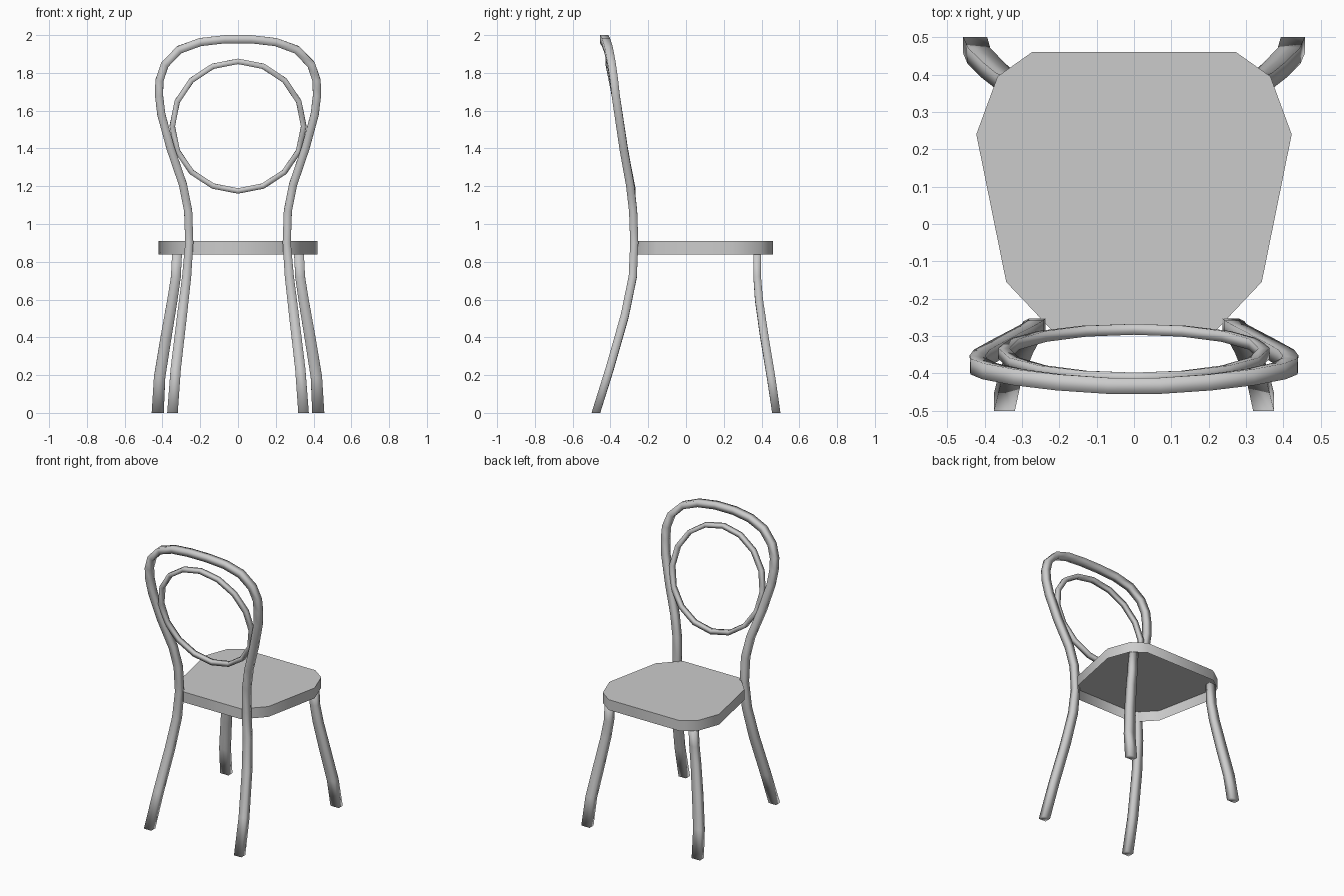
import bpy, bmesh, math
from mathutils import Vector

if "Cube" in bpy.data.objects:
    bpy.data.objects.remove(bpy.data.objects["Cube"])


def finish(bm, name, angle):
    bmesh.ops.recalc_face_normals(bm, faces=bm.faces[:])
    me = bpy.data.meshes.new(name)
    bm.to_mesh(me)
    bm.free()
    ob = bpy.data.objects.new(name, me)
    bpy.context.collection.objects.link(ob)
    bpy.ops.object.select_all(action='DESELECT')
    ob.select_set(True)
    bpy.context.view_layer.objects.active = ob
    bpy.ops.object.shade_smooth_by_angle(angle=math.radians(angle))
    return ob


def tube(name, pts, halves, closed=False):
    """Sweep a four-sided section (half width, half depth) along a path;
    open ends are cut level with the floor."""
    pts = [Vector(p) for p in pts]
    n = len(pts)
    bm = bmesh.new()
    rings = []
    for i, p in enumerate(pts):
        if closed:
            t = pts[(i + 1) % n] - pts[i - 1]
        elif i in (0, n - 1):
            d = pts[1] - pts[0] if i == 0 else pts[-1] - pts[-2]
            t = Vector((0, 0, math.copysign(1, d.z)))
        else:
            t = (pts[i + 1] - p).normalized() + (p - pts[i - 1]).normalized()
        t.normalize()
        u = Vector((0, 1, 0))
        u = (u - t * u.dot(t)).normalized()
        v = t.cross(u)
        w, d = halves[i]
        rings.append([bm.verts.new(p + v * w * a + u * d * b)
                      for a, b in ((1, 1), (-1, 1), (-1, -1), (1, -1))])
    for i in range(n if closed else n - 1):
        a, b = rings[i], rings[(i + 1) % n]
        for k in range(4):
            j = (k + 1) % 4
            bm.faces.new((a[k], a[j], b[j], b[k]))
    if not closed:
        bm.faces.new(rings[0])
        bm.faces.new(rings[-1])
    return finish(bm, name, 110)


# Seat: mirrored outline with a rim, open underneath
half = [(0.273, 0.46), (0.365, 0.395), (0.422, 0.24), (0.342, -0.155), (0.222, -0.282)]
outline = half + [(-x, y) for x, y in reversed(half)]
bm = bmesh.new()
top = [bm.verts.new((x, y, 0.91)) for x, y in outline]
low = [bm.verts.new((x, y, 0.838)) for x, y in outline]
bm.faces.new(top)
for i in range(len(top)):
    j = (i + 1) % len(top)
    bm.faces.new((top[i], top[j], low[j], low[i]))
finish(bm, "seat", 50)

# Back legs and backrest hoop: one continuous bent tube, bowed at the top
side = [(0.347, -0.477, 0.0), (0.33, -0.405, 0.23), (0.297, -0.325, 0.51),
        (0.272, -0.282, 0.72), (0.258, -0.274, 0.9), (0.264, -0.28, 1.07),
        (0.292, -0.296, 1.21), (0.357, -0.33, 1.40), (0.406, -0.357, 1.58),
        (0.418, -0.372, 1.68), (0.416, -0.381, 1.76), (0.387, -0.394, 1.845),
        (0.31, -0.41, 1.923), (0.2, -0.424, 1.963), (0.07, -0.433, 1.978)]
sec = [(0.028, 0.023), (0.027, 0.0215), (0.026, 0.0215), (0.024, 0.0215)] + [(0.0215, 0.0215)] * 11
tube("back_legs_and_hoop", side + [(-x, y, z) for x, y, z in reversed(side)], sec + sec[::-1])

# Inner ring of the backrest, leaning with the hoop
ring = []
for i in range(16):
    a = 2 * math.pi * i / 16
    z = 0.343 * math.cos(a)
    ring.append((0.348 * math.sin(a), -0.347 - 0.19 * z, 1.518 + z))
tube("backrest_ring", ring, [(0.0145, 0.0145)] * 16, closed=True)

# Legs at the far edge of the seat
leg = [(0.425, 0.478, 0.0), (0.415, 0.45, 0.19), (0.381, 0.415, 0.40),
       (0.347, 0.386, 0.60), (0.329, 0.377, 0.72), (0.322, 0.378, 0.86)]
leg_sec = [(0.032, 0.022), (0.03, 0.022), (0.029, 0.022),
           (0.027, 0.021), (0.026, 0.02), (0.026, 0.02)]
for s, label in ((1, "right"), (-1, "left")):
    tube("front_leg_" + label, [(s * x, y, z) for x, y, z in leg], leg_sec)
